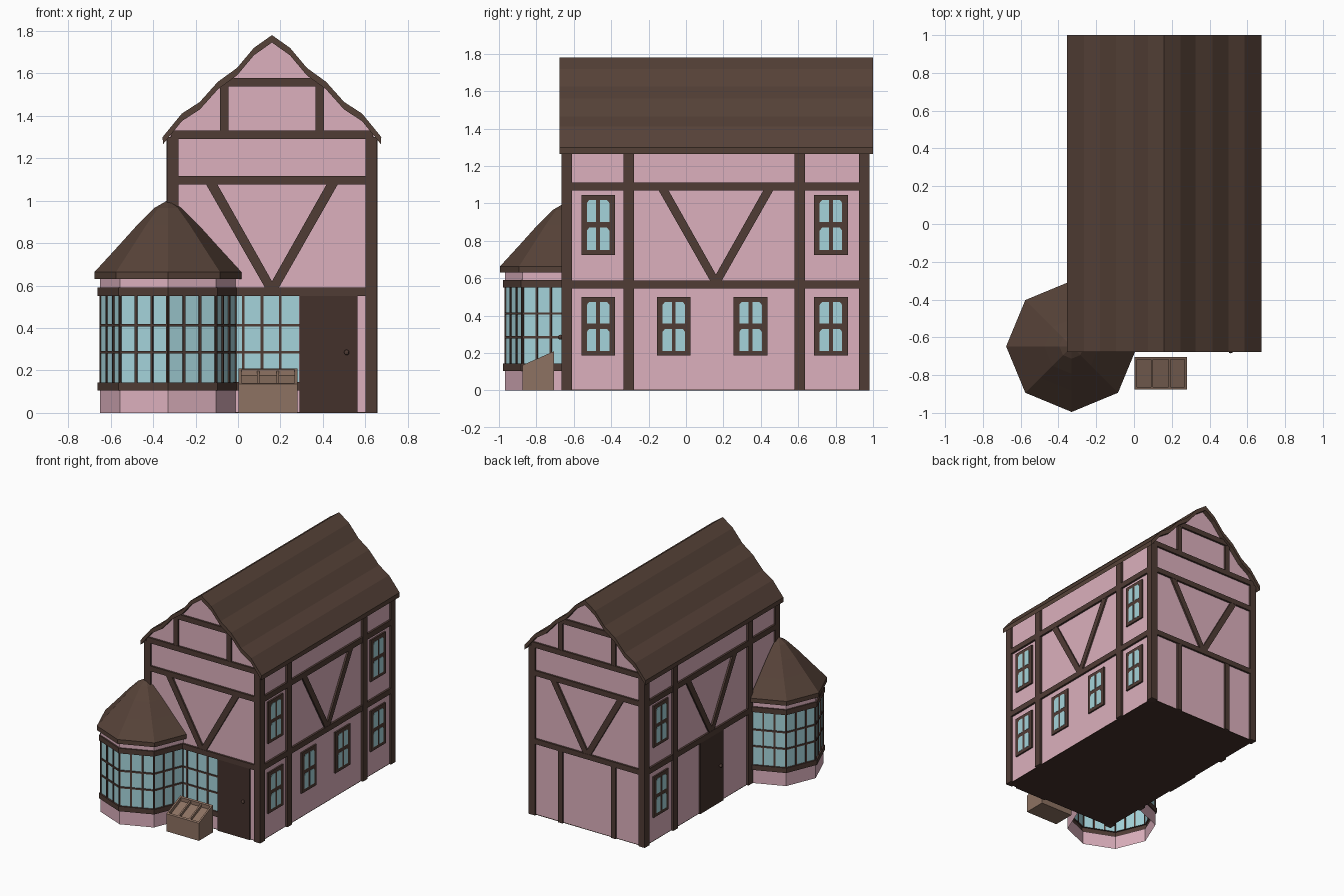
import bpy, bmesh, math
from mathutils import Vector as V

if "Cube" in bpy.data.objects:
    bpy.data.objects.remove(bpy.data.objects["Cube"])


def material(name, r, g, b):
    m = bpy.data.materials.new(name)
    lin = [(c / 255 / 12.92) if c < 11 else ((c / 255 + 0.055) / 1.055) ** 2.4 for c in (r, g, b)]
    m.diffuse_color = (*lin, 1)
    m.use_nodes = True
    m.node_tree.nodes["Principled BSDF"].inputs["Base Color"].default_value = m.diffuse_color
    return m


PINK = material("pink plaster", 220, 176, 189)
BEAM = material("timber brown", 80, 60, 53)
ROOF = material("roof brown", 86, 66, 56)
DOOR = material("door dark brown", 68, 49, 43)
GLASS = material("pale blue glass", 165, 212, 219)
CRATE = material("crate brown", 141, 114, 98)


class Part:
    """Collects prisms into one object."""
    def __init__(self, name, *mats):
        self.name, self.mats, self.bm = name, mats, bmesh.new()

    def prism(self, bottom, top, mat=0):
        a = [self.bm.verts.new(p) for p in bottom]
        b = [self.bm.verts.new(p) for p in top]
        n = len(a)
        faces = [self.bm.faces.new(a), self.bm.faces.new(b[::-1])]
        faces += [self.bm.faces.new((a[i], b[i], b[(i + 1) % n], a[(i + 1) % n])) for i in range(n)]
        for f in faces:
            f.material_index = mat

    def box(self, x0, x1, y0, y1, z0, z1, mat=0):
        c = [(x0, y0), (x1, y0), (x1, y1), (x0, y1)]
        self.prism([(*p, z0) for p in c], [(*p, z1) for p in c], mat)

    def plate(self, frame, pts, d0, d1, mat=0):
        o, u, n = frame
        def at(d):
            return [o + u * p[0] + n * d + V((0, 0, p[1])) for p in pts]
        self.prism(at(d0), at(d1), mat)

    def bar(self, frame, u0, u1, z0, z1, d=0.015, mat=0, d0=-0.005):
        self.plate(frame, [(u0, z0), (u1, z0), (u1, z1), (u0, z1)], d0, d, mat)

    def done(self, recalc=True):
        if recalc:
            bmesh.ops.recalc_face_normals(self.bm, faces=self.bm.faces)
        me = bpy.data.meshes.new(self.name)
        self.bm.to_mesh(me)
        self.bm.free()
        for m in self.mats:
            me.materials.append(m)
        ob = bpy.data.objects.new(self.name, me)
        bpy.context.collection.objects.link(ob)
        return ob


CX, HW, Y0, Y1 = 0.16, 0.48, -0.65, 0.965
# wall frames: origin, direction along the wall, outward normal
FRONT = (V((0, Y0, 0)), V((1, 0, 0)), V((0, -1, 0)))
BACK = (V((0, Y1, 0)), V((1, 0, 0)), V((0, 1, 0)))
RIGHT = (V((CX + HW, 0, 0)), V((0, 1, 0)), V((1, 0, 0)))
LEFT = (V((CX - HW, 0, 0)), V((0, 1, 0)), V((-1, 0, 0)))

# wavy roof profile, half of it, measured from the ridge
half = [(0, 1.78), (0.085, 1.72), (0.165, 1.625), (0.255, 1.56), (0.34, 1.465), (0.425, 1.41), (0.515, 1.30)]
outer = [(-x, z) for x, z in half[:0:-1]] + half

# plastered house body with gables
wall = [(x, z - 0.025) for x, z in outer if abs(x) < HW]
wall = [(-HW, 0.005), (-HW, 1.315)] + wall + [(HW, 1.315), (HW, 0.005)]
house = Part("house_walls", PINK)
house.prism([(CX + x, Y0, z) for x, z in wall], [(CX + x, Y1, z) for x, z in wall])
house.done()

# dark floor slab
floor = Part("floor_slab", DOOR)
floor.box(CX - HW, CX + HW, Y0, Y1, 0, 0.006)
floor.done()

# roof sheet
shell = outer + [(x * 0.998, z - 0.035) for x, z in outer[::-1]]
roof = Part("main_roof", ROOF)
roof.prism([(CX + x, -0.677, z) for x, z in shell], [(CX + x, 1.0, z) for x, z in shell])
roof.done()

# timber frame
timber = Part("timber_frame", BEAM)
for x in (CX - HW - 0.015, CX + HW - 0.04):
    for y in (Y0 - 0.015, Y1 - 0.04):
        timber.box(x, x + 0.055, y, y + 0.055, 0, 1.30)


def brace(frame, mid):
    for s in (-1, 1):
        timber.plate(frame, [(mid, 0.56), (mid + s * 0.03, 0.585), (mid + s * 0.315, 1.085),
                             (mid + s * 0.262, 1.085), (mid, 0.62)], -0.005, 0.013)


for f in (FRONT, BACK):
    for z, w in ((0.55, HW), (1.075, HW), (1.29, 0.475), (1.537, 0.225)):
        timber.bar(f, CX - w, CX + w, z, z + 0.04)
    for s in (-1, 1):
        x = CX + s * 0.225
        timber.bar(f, x - 0.02, x + 0.02, 1.32, 1.55, 0.013)
        if f is BACK:
            timber.bar(f, x - 0.02, x + 0.02, 0, 0.56, 0.013)
    brace(f, CX)
for f in (RIGHT, LEFT):
    for z in (0.545, 1.07):
        timber.bar(f, Y0, Y1, z, z + 0.043)
    for y in (-0.307, 0.608):
        timber.bar(f, y - 0.028, y + 0.028, 0, 1.30, 0.017)
    brace(f, CX)
timber.done()

# casement windows with four panes
windows = Part("casement_windows", BEAM, GLASS)


def casement(frame, c, z0, z1):
    windows.bar(frame, c - 0.09, c + 0.09, z0, z1, 0.012)
    mid = (z0 + z1) / 2
    for s in (-1, 1):
        for a, b in ((z0 + 0.025, mid - 0.015), (mid + 0.015, z1 - 0.027)):
            i, o = c + s * 0.01, c + s * 0.06
            windows.plate(frame, [(i, a), (o, a), (o, b - 0.015), (o - s * 0.012, b), (i, b)], 0.008, 0.014, 1)


for y in (-0.47, 0.775):
    casement(RIGHT, y, 0.725, 1.045)
for y in (-0.47, -0.065, 0.345, 0.775):
    casement(RIGHT, y, 0.187, 0.50)
casement(LEFT, 0.775, 0.725, 1.045)
casement(LEFT, 0.775, 0.187, 0.50)
windows.done()

# doors with round knobs
doors = Part("doors", DOOR)
doors.bar(FRONT, 0.29, 0.563, 0, 0.555, 0.012)
doors.bar(LEFT, 0.02, 0.30, 0, 0.55, 0.012)
doors.done()
for name, loc in (("front_door_knob", (0.512, Y0 - 0.022, 0.285)), ("side_door_knob", (CX - HW - 0.022, 0.065, 0.285))):
    bpy.ops.mesh.primitive_uv_sphere_add(segments=10, ring_count=6, radius=0.013, location=loc)
    knob = bpy.context.object
    knob.name = name
    knob.data.materials.append(BEAM)

# shop window beside the front door
shop = Part("shop_window", BEAM, GLASS)
shop.bar(FRONT, -0.03, 0.288, 0.14, 0.552, 0.004, 1)
shop.bar(FRONT, -0.03, 0.29, 0.105, 0.145)
for x in (0.025, 0.113, 0.2):
    shop.bar(FRONT, x - 0.006, x + 0.006, 0.14, 0.555, 0.01)
for z in (0.285, 0.412):
    shop.bar(FRONT, -0.03, 0.29, z - 0.006, z + 0.006, 0.01)
shop.done()

# corner bay: six sides of an octagon wrapped round the house corner
BX, BY = -0.33, -0.648


def ring(r, z):
    return [V((BX + r * math.cos(math.radians(a)), BY + r * math.sin(math.radians(a)), z)) for a in range(90, 361, 45)]


profile = [(0.32, 0, 0), (0.32, 0.105, 1), (0.331, 0.105, 1), (0.331, 0.143, 1), (0.317, 0.143, 2),
           (0.317, 0.55, 1), (0.331, 0.55, 1), (0.331, 0.59, 1), (0.32, 0.59, 0), (0.32, 0.63, 3),
           (0.347, 0.63, 3), (0.347, 0.663, 3), (0.235, 0.785, 3), (0.145, 0.885, 3), (0.065, 0.965, 3), (0.004, 1.0, 3)]
bay = Part("corner_bay", PINK, BEAM, GLASS, ROOF)
rings = [[bay.bm.verts.new(p) for p in ring(r, z)] for r, z, _ in profile]
for (r, z, m), lo, hi in zip(profile, rings, rings[1:]):
    for i in range(6):
        bay.bm.faces.new((lo[i], lo[i + 1], hi[i + 1], hi[i])).material_index = m
bay.done(False)

# glazing bars of the bay
bars = Part("bay_glazing_bars", BEAM)
corners = ring(0.317, 0)
for a, b in zip(corners, corners[1:]):
    u = (b - a).normalized()
    f, w = (a, u, V((u.y, -u.x, 0))), (b - a).length
    for k in range(4):
        x = w * k / 3
        bars.bar(f, max(x - 0.006, 0), min(x + 0.006, w), 0.14, 0.555, 0.007)
    for z in (0.285, 0.412):
        bars.bar(f, 0, w, z - 0.006, z + 0.006, 0.007)
bars.done()

# sloping display crate with three compartments
crate = Part("display_crate", CRATE)
CY0, CY1 = -0.875, -0.705


def top(y):
    return 0.135 + 0.075 * (y - CY0) / (CY1 - CY0)


def slab(x0, x1, y0, y1, drop=0.0):
    side = [(y0, 0), (y1, 0), (y1, top(y1) - drop), (y0, top(y0) - drop)]
    crate.prism([(x0, y, z) for y, z in side], [(x1, y, z) for y, z in side])


X0, X1, T = 0.003, 0.28, 0.013
slab(X0 + T, X1 - T, CY0 + T, CY1 - T, 0.028)
slab(X0, X0 + T, CY0, CY1)
slab(X1 - T, X1, CY0, CY1)
slab(X0 + T, X1 - T, CY0, CY0 + T)
slab(X0 + T, X1 - T, CY1 - T, CY1)
for k in (1, 2):
    x = X0 + (X1 - X0) * k / 3
    slab(x - 0.006, x + 0.006, CY0 + T, CY1 - T, 0.006)
crate.done()
